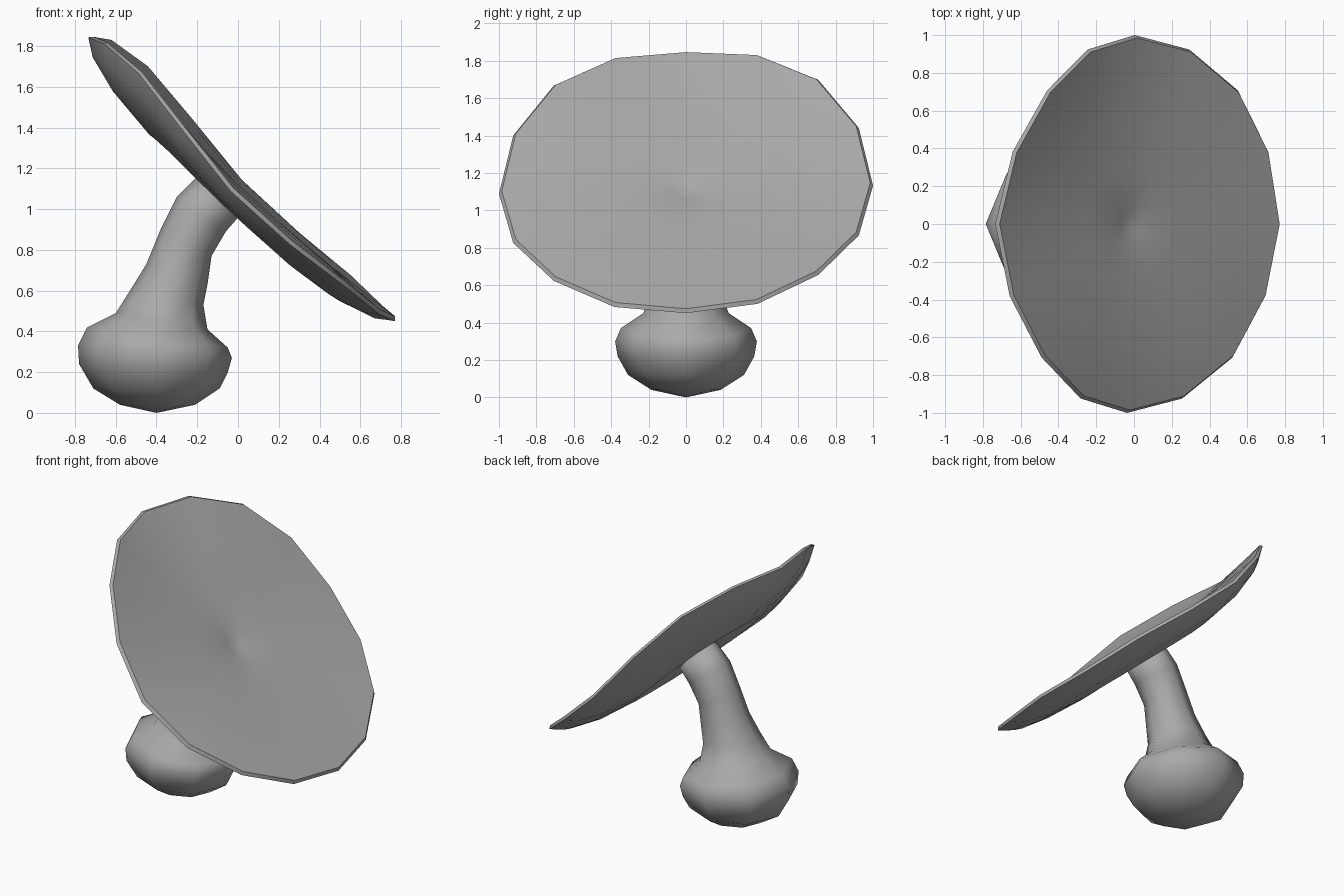
import bpy, bmesh, math
from mathutils import Vector

old = bpy.data.objects.get("Cube")
if old:
    bpy.data.objects.remove(old, do_unlink=True)

GREY = (0.4, 0.4, 0.4, 1)
mat = bpy.data.materials.new("plain_grey")
mat.use_nodes = True
mat.diffuse_color = GREY
mat.node_tree.nodes["Principled BSDF"].inputs["Base Color"].default_value = GREY


def loft(name, start, rings, end, angle):
    """Skin a closed surface from pole to pole through equal rings."""
    bm = bmesh.new()
    loops = [[bm.verts.new(p) for p in ring] for ring in rings]
    n = len(loops[0])
    for a, b in zip(loops, loops[1:]):
        for i in range(n):
            j = (i + 1) % n
            bm.faces.new((a[i], a[j], b[j], b[i]))
    for pole, loop in ((start, loops[0]), (end, loops[-1])):
        tip = bm.verts.new(pole)
        for i in range(n):
            bm.faces.new((tip, loop[i], loop[(i + 1) % n]))
    bmesh.ops.recalc_face_normals(bm, faces=bm.faces)
    mesh = bpy.data.meshes.new(name)
    bm.to_mesh(mesh)
    bm.free()
    mesh.materials.append(mat)
    ob = bpy.data.objects.new(name, mesh)
    bpy.context.collection.objects.link(ob)
    bpy.ops.object.select_all(action='DESELECT')
    ob.select_set(True)
    bpy.context.view_layer.objects.active = ob
    bpy.ops.object.shade_smooth_by_angle(angle=math.radians(angle))
    return ob


# Stalk with bulbous foot: each ring spans a left and a right outline point
outline = [
    (-.58, .04, -.21, .04), (-.71, .12, -.09, .12), (-.78, .24, -.05, .20),
    (-.785, .33, -.03, .27), (-.74, .42, -.05, .32), (-.60, .49, -.15, .41),
    (-.53, .60, -.17, .53), (-.45, .73, -.15, .63), (-.38, .90, -.13, .77),
    (-.30, 1.06, -.06, .89), (-.19, 1.17, .01, .97),
]


def stalk_ring(lx, lz, rx, rz, sides=8):
    left, right = Vector((lx, 0, lz)), Vector((rx, 0, rz))
    mid, half = (left + right) / 2, (right - left) / 2
    side = Vector((0, half.length, 0))
    return [mid + half * math.cos(t) + side * math.sin(t)
            for t in (math.tau * i / sides for i in range(sides))]


loft("stalk", (-.40, 0, 0), [stalk_ring(*o) for o in outline], (-.06, 0, 1.10), 120)

# Tilted, dished cap with a gently warped rim
centre = Vector((.03, 0, 1.16))
down = Vector((.735, 0, -.68))
normal = Vector((.68, 0, .735))
profile = [(.06, -.078), (.14, -.06), (.32, -.05), (.6, -.032), (.85, -.012),
           (.985, 0), (1, -.018), (.92, -.075), (.74, -.13), (.47, -.165), (.25, -.145)]


def cap_point(r, h, t):
    s, c = math.sin(t), math.cos(t)
    warp = -.05 * s**6 + .025 * math.sin(2 * t)**2 - .08 * c * abs(s) + .03 * s
    return (centre + down * (1.024 * r * c) + Vector((0, r * s, 0))
            + normal * (h + warp * r**3))


rings = [[cap_point(r, h, math.tau * i / 16) for i in range(16)] for r, h in profile]
loft("cap", centre - normal * .085, rings, centre - normal * .135, 40)
